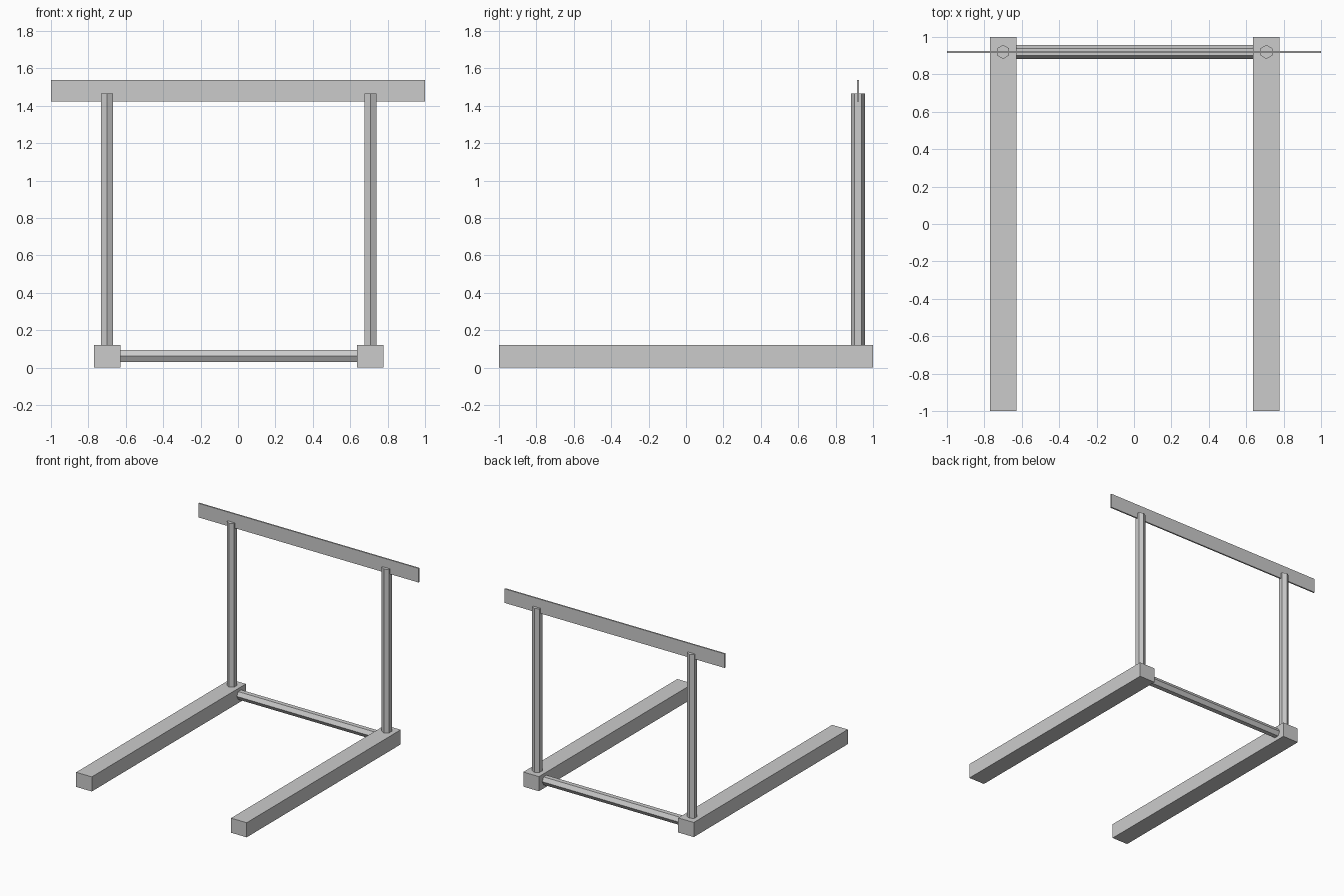
import bpy
from math import pi

if "Cube" in bpy.data.objects:
    bpy.data.objects.remove(bpy.data.objects["Cube"])

BAR_Y = 0.92      # depth of the upright frame
R = 0.0375        # hexagon corner radius of the tubes


def box(name, x, y, z):
    """Box from (min, max) ranges on each axis."""
    bpy.ops.mesh.primitive_cube_add(
        size=1, location=[(a + b) / 2 for a, b in (x, y, z)])
    ob = bpy.context.object
    ob.name = name
    ob.scale = [b - a for a, b in (x, y, z)]
    bpy.ops.object.transform_apply(location=False, rotation=False, scale=True)


def hex_tube(name, centre, length, rotation=(0, 0, 0)):
    """Six-sided tube with corners pointing front and back."""
    bpy.ops.mesh.primitive_cylinder_add(
        vertices=6, radius=R, depth=length, location=centre, rotation=rotation)
    bpy.context.object.name = name


# Base feet and the posts standing on them
for side, x in (("left", -0.70), ("right", 0.708)):
    box(side + "_foot", (x - 0.071, x + 0.071), (-1, 1), (0, 0.12))
    hex_tube(side + "_post", (x, BAR_Y, (0.12 + 1.465) / 2), 1.465 - 0.12)

# Lower crossbar between the feet
hex_tube("lower_crossbar", (0.005, BAR_Y, 0.062), 1.268, (0, pi / 2, 0))

# Thin top board running through the posts
box("top_board", (-1, 1), (BAR_Y - 0.006, BAR_Y + 0.006), (1.422, 1.538))
